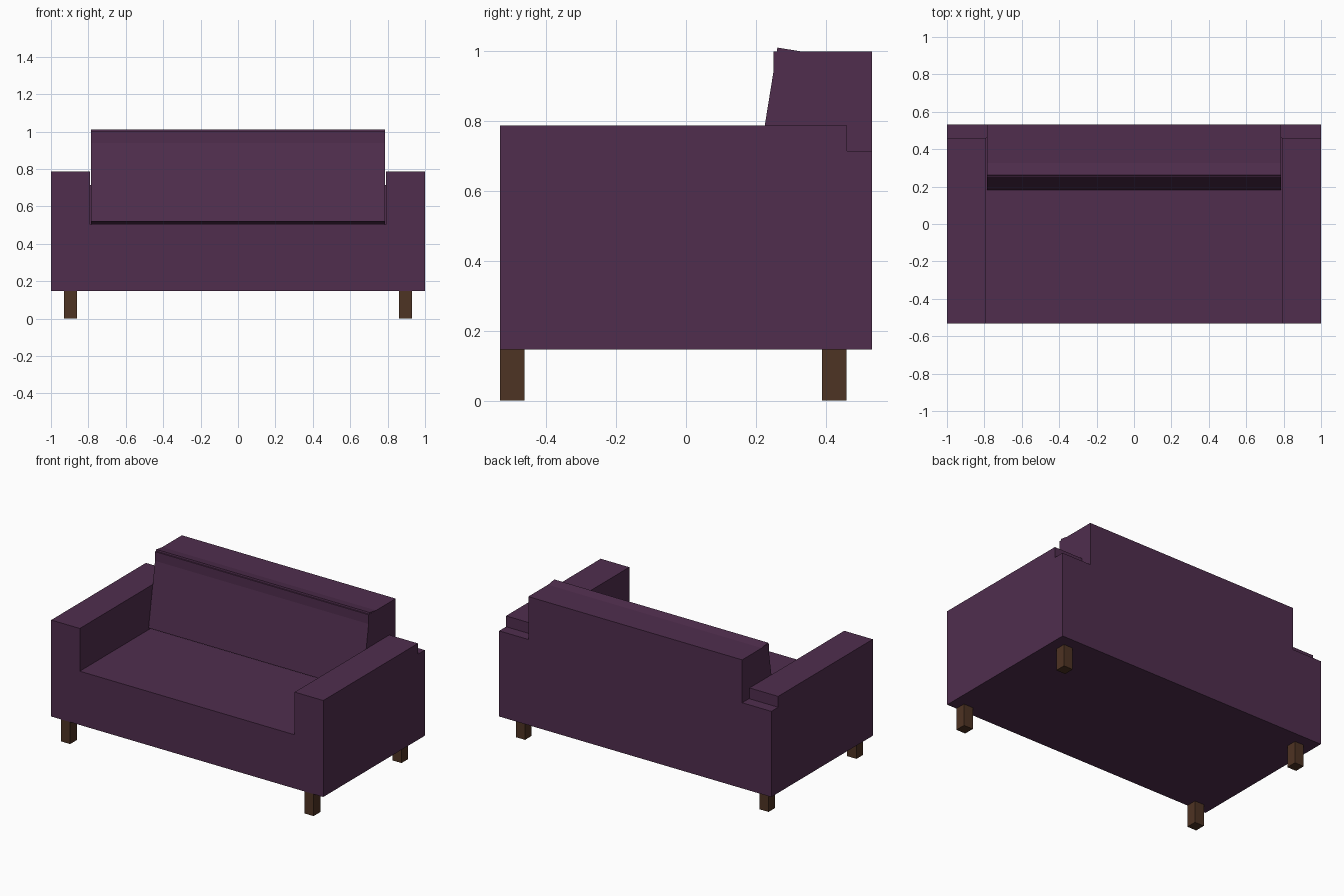
import bpy, math
from mathutils import Matrix, Vector

if "Cube" in bpy.data.objects:
    bpy.data.objects.remove(bpy.data.objects["Cube"])


def material(name, rgb):
    m = bpy.data.materials.new(name)
    m.diffuse_color = (*rgb, 1)
    m.use_nodes = True
    m.node_tree.nodes["Principled BSDF"].inputs["Base Color"].default_value = m.diffuse_color
    return m


purple = material("plum fabric", (0.080, 0.027, 0.076))
wood = material("dark wood", (0.076, 0.033, 0.017))


def extrude(name, profile, axis, a, b, mat):
    """Extrude a 2D profile along y (points are x,z) or along x (points are y,z)."""
    place = (lambda p, t: (p[0], t, p[1])) if axis == "y" else (lambda p, t: (t, p[0], p[1]))
    n = len(profile)
    verts = [place(p, a) for p in profile] + [place(p, b) for p in profile]
    faces = [tuple(range(n)), tuple(range(2 * n - 1, n - 1, -1))]
    faces += [(i, i + n, (i + 1) % n + n, (i + 1) % n) for i in range(n)]
    if axis == "x":
        faces = [f[::-1] for f in faces]
    mesh = bpy.data.meshes.new(name)
    mesh.from_pydata(verts, [], faces)
    mesh.materials.append(mat)
    obj = bpy.data.objects.new(name, mesh)
    bpy.context.collection.objects.link(obj)
    return obj


def rect(u0, u1, z0, z1):
    return [(u0, z0), (u1, z0), (u1, z1), (u0, z1)]


BOTTOM, SEAT, STEP, ARM, TOP = 0.146, 0.503, 0.715, 0.787, 1.0
FRONT, REAR, BACK = -0.533, 0.461, 0.533

# seat and arms as one U-shaped body
extrude("seat_and_arms", [(-1, BOTTOM), (1, BOTTOM), (1, ARM), (0.79, ARM), (0.79, SEAT),
                          (-0.79, SEAT), (-0.79, ARM), (-1, ARM)], "y", FRONT, REAR, purple)

# back panel, wide below and narrower between the arms
extrude("back_panel", [(-1, BOTTOM), (1, BOTTOM), (1, STEP), (0.786, STEP), (0.786, TOP),
                       (-0.786, TOP), (-0.786, STEP), (-1, STEP)], "y", REAR, BACK, purple)

# upright block of the backrest
extrude("backrest", rect(0.25, REAR, SEAT, TOP), "x", -0.786, 0.786, purple)

# back cushion leaning against the backrest
lean = math.radians(9.2)
up = Vector((math.sin(lean), math.cos(lean)))
inward = Vector((math.cos(lean), -math.sin(lean)))
corner = Vector((0.182, 0.519))
height, depth = 0.498, 0.12
cushion = [corner, corner + inward * depth, corner + inward * depth + up * height, corner + up * height]
extrude("back_cushion", [tuple(p) for p in cushion], "x", -0.785, 0.785, purple)

# four square legs
for side, x in (("left", -0.895), ("right", 0.895)):
    for end, y in (("front", FRONT), ("back", 0.39)):
        extrude(f"{end}_{side}_leg", rect(y, y + 0.07, 0, BOTTOM), "x", x - 0.034, x + 0.034, wood)
